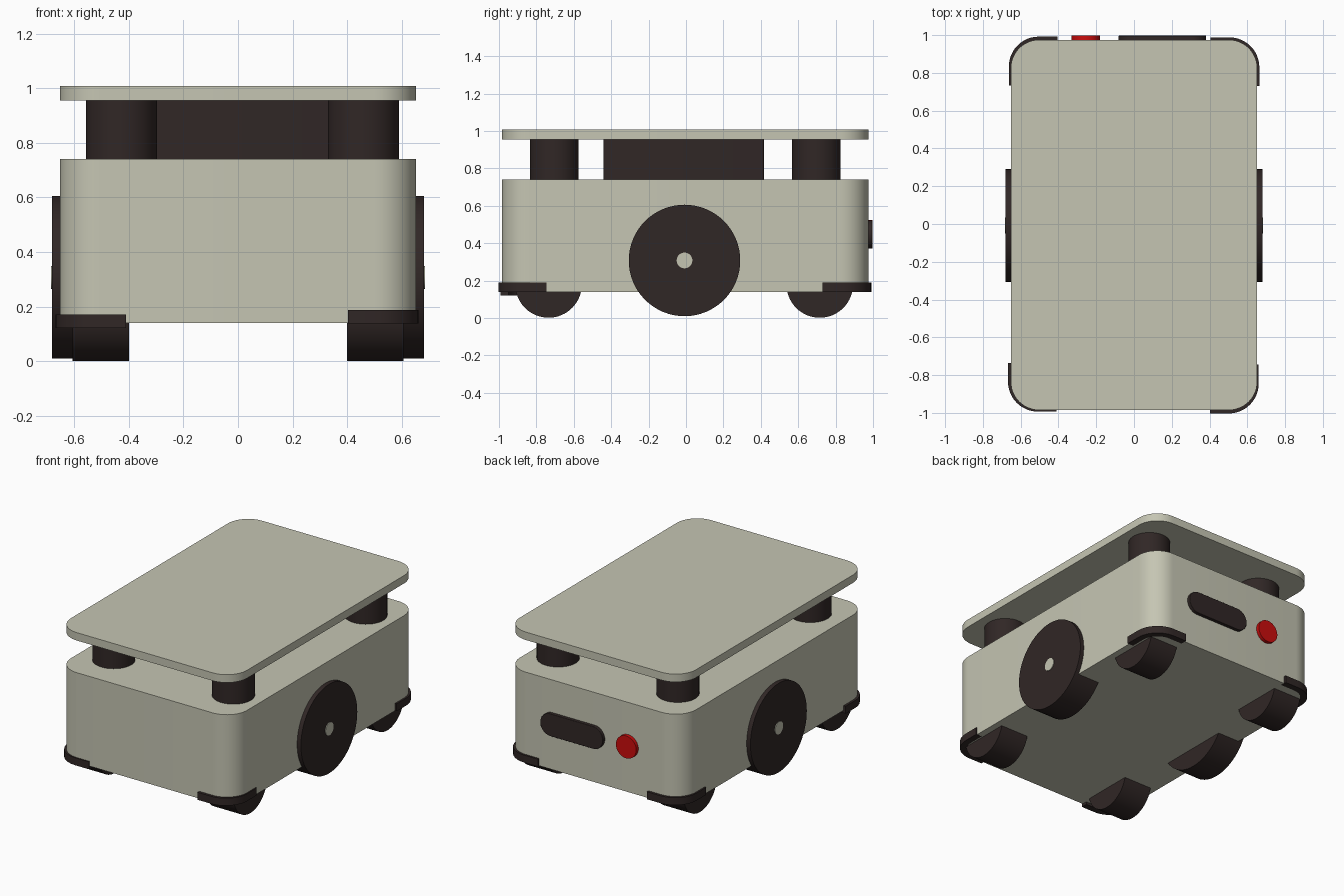
import bpy, bmesh, math
from mathutils import Matrix, Vector

if "Cube" in bpy.data.objects:
    bpy.data.objects.remove(bpy.data.objects["Cube"], do_unlink=True)


def material(name, color):
    m = bpy.data.materials.new(name)
    m.use_nodes = True
    m.diffuse_color = color
    m.node_tree.nodes["Principled BSDF"].inputs["Base Color"].default_value = color
    return m


cream = material("warm grey paint", (0.56, 0.56, 0.45, 1))
dark = material("dark rubber", (0.03, 0.02, 0.019, 1))
red = material("red button", (0.6, 0.004, 0.004, 1))


def extrude(name, outline, depth, mat, matrix, bevel=0):
    """Prism from a flat outline, extruded along its local z, then placed."""
    bm = bmesh.new()
    face = bm.faces.new([bm.verts.new((x, y, 0)) for x, y in outline])
    ext = bmesh.ops.extrude_face_region(bm, geom=[face])
    bmesh.ops.translate(bm, vec=(0, 0, depth),
                        verts=[v for v in ext["geom"] if isinstance(v, bmesh.types.BMVert)])
    bmesh.ops.recalc_face_normals(bm, faces=bm.faces)
    mesh = bpy.data.meshes.new(name)
    bm.to_mesh(mesh)
    bm.free()
    mesh.materials.append(mat)
    obj = bpy.data.objects.new(name, mesh)
    obj.matrix_world = matrix
    bpy.context.collection.objects.link(obj)
    if bevel:
        mod = obj.modifiers.new("soft edge", "BEVEL")
        mod.width, mod.segments = bevel, 3
        mod.limit_method, mod.angle_limit = "ANGLE", math.radians(50)
    bpy.ops.object.select_all(action="DESELECT")
    obj.select_set(True)
    bpy.context.view_layer.objects.active = obj
    bpy.ops.object.shade_smooth_by_angle(angle=math.radians(35))
    return obj


def arc(cx, cy, r, start, end, n):
    angles = [math.radians(start + (end - start) * i / n) for i in range(n + 1)]
    return [(cx + r * math.cos(a), cy + r * math.sin(a)) for a in angles]


def circle(r):
    return arc(0, 0, r, 0, 360, 64)[:-1]


def rounded(hx, hy, r):
    corners = ((1, 1), (-1, 1), (-1, -1), (1, -1))
    return [p for i, (sx, sy) in enumerate(corners)
            for p in arc(sx * (hx - r), sy * (hy - r), r, 90 * i, 90 * i + 90, 12)]


def at(x, y, z):
    return Matrix.Translation((x, y, z))


along_x = Matrix.Rotation(math.pi / 2, 4, "Y")
along_y = Matrix.Rotation(-math.pi / 2, 4, "X")

# Body, top deck and the block between them
body_outline = rounded(0.652, 0.98, 0.15)
extrude("body", body_outline, 0.6, cream, at(0, -0.005, 0.14))
extrude("top_deck", body_outline, 0.053, cream, at(0, -0.005, 0.955))
extrude("lift_block", rounded(0.36, 0.428, 0.01), 0.23, dark, at(0.016, -0.012, 0.732))

# Four posts, casters and corner bumpers
BUMPERS = {("front", "right"): (-0.012, -0.005, 0.125), ("front", "left"): (0, -0.015, 0.142),
           ("back", "right"): (-0.004, 0.004, 0.142), ("back", "left"): (0.006, 0, 0.142)}
for end, sy in (("front", -1), ("back", 1)):
    for side, sx in (("right", -1), ("left", 1)):
        tag = f"{end}_{side}"
        extrude("post_" + tag, circle(0.13), 0.23, dark,
                at(0.016 + sx * 0.443, -0.004 + sy * 0.7, 0.732))
        extrude("caster_" + tag, circle(0.178), 0.208, dark,
                at(sx * 0.502 - 0.104, -0.01 + sy * 0.725, 0.18) @ along_x)
        # strip that wraps the corner: outer edge, then back along the inner edge
        cx, cy = 0.502, 0.83
        outer = [(0.66, 0.73)] + arc(cx, cy, 0.158, 0, 90, 12) + [(0.402, 0.988)]
        inner = [(0.402, 0.945)] + arc(cx, cy, 0.115, 90, 0, 12) + [(0.617, 0.73)]
        dx, dy, z = BUMPERS[end, side]
        extrude("bumper_" + tag, [(sx * x, sy * y) for x, y in outer + inner],
                0.05, dark, at(dx * 0.6, dy, z - 0.003))

# Drive wheels with pale hub caps
for side, sx in (("right", -1), ("left", 1)):
    extrude("drive_wheel_" + side, circle(0.298), 0.19, dark,
            at(sx * 0.585 - 0.095, -0.008, 0.308) @ along_x)
    extrude("hub_cap_" + side, circle(0.042), 0.01, cream,
            at(sx * 0.679 - 0.005, -0.008, 0.308) @ along_x)

# Rear slot panel and stop button
extrude("rear_panel", rounded(0.232, 0.075, 0.0749), 0.045, dark,
        at(0.15, 0.952, 0.447) @ along_y, bevel=0.02)
extrude("stop_button", circle(0.075), 0.045, red, at(-0.255, 0.953, 0.45) @ along_y)
